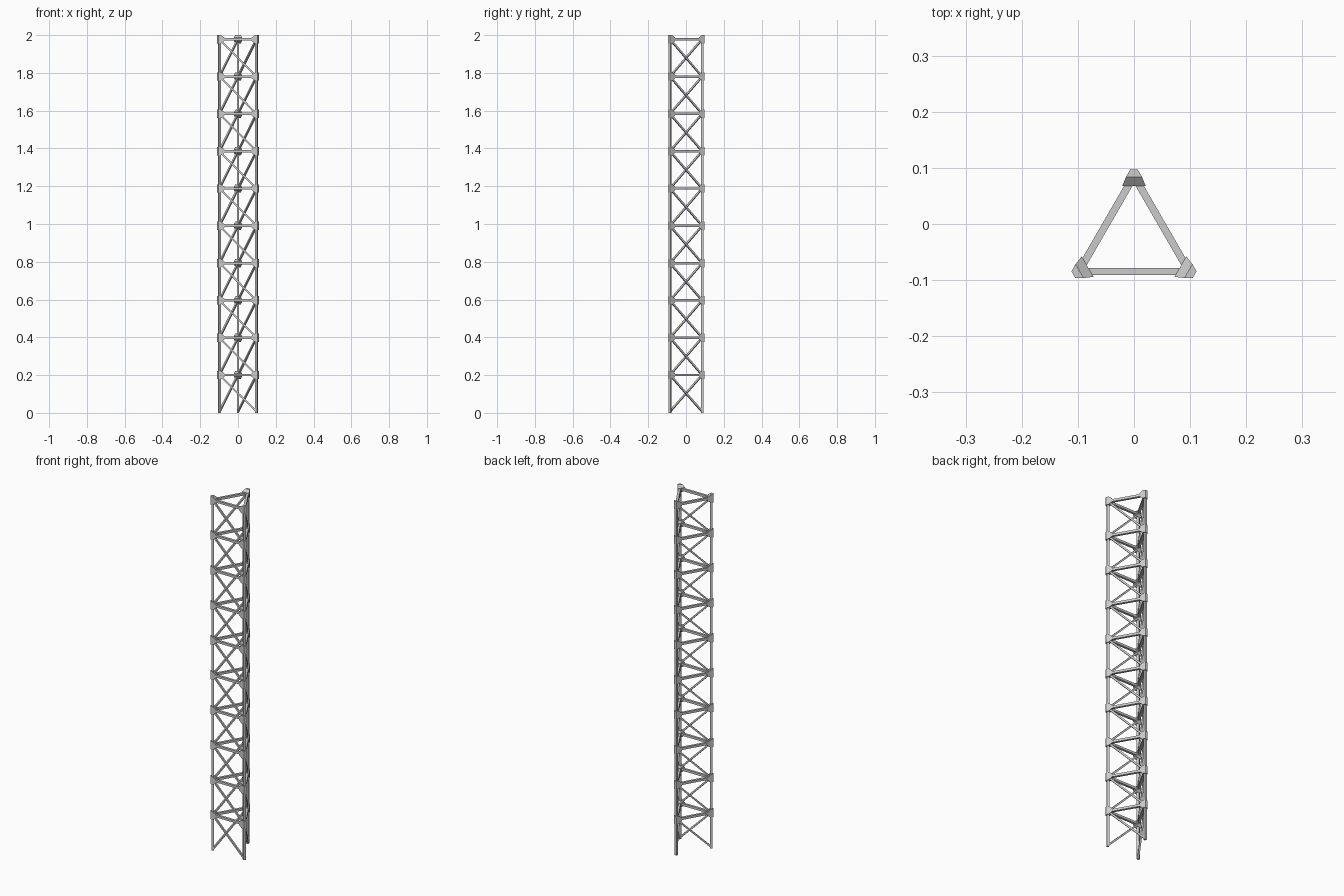
import bpy, bmesh, math
from mathutils import Vector, Matrix

if "Cube" in bpy.data.objects:
    bpy.data.objects.remove(bpy.data.objects["Cube"])

YC = -0.028          # plan centre of the triangle
R = 0.1135           # leg distance from that centre
Z0, STEP, BAYS = 0.2005, 0.1975, 10
TOP = Z0 + STEP * (BAYS - 1)
ANGLES = [math.radians(a) for a in (210, 90, 330)]   # left, back, right


def radial(a):
    return Vector((math.cos(a), math.sin(a), 0))


def corner(i, z, r=R):
    return Vector((0, YC, z)) + radial(ANGLES[i % 3]) * r


def finish(name, bm):
    bmesh.ops.recalc_face_normals(bm, faces=bm.faces)
    me = bpy.data.meshes.new(name)
    bm.to_mesh(me)
    bm.free()
    bpy.context.collection.objects.link(bpy.data.objects.new(name, me))


def bar(bm, a, b, w, side):
    """Square bar from a to b, one face turned towards side."""
    d = b - a
    z = d.normalized()
    x = (side - z * side.dot(z)).normalized()
    y = z.cross(x)
    m = Matrix((x * w, y * w, d)).transposed().to_4x4()
    bmesh.ops.create_cube(bm, size=1, matrix=Matrix.Translation((a + b) / 2) @ m)


# corner legs
bm = bmesh.new()
for i in range(3):
    bar(bm, corner(i, 0), corner(i, TOP + 0.015), 0.0125, radial(ANGLES[i]))
finish("legs", bm)

# horizontal rails at every level
bm = bmesh.new()
for n in range(BAYS):
    z = Z0 + STEP * n
    for i in range(3):
        bar(bm, corner(i, z), corner(i + 1, z), 0.013, Vector((0, 0, 1)))
finish("rails", bm)

# one thinner diagonal per face and bay, spiralling upwards
bm = bmesh.new()
for n in range(BAYS):
    low = 0.007 if n == 0 else Z0 + STEP * (n - 1)
    for i in range(3):
        a, b = corner(i, low), corner(i + 1, Z0 + STEP * n)
        out = (corner(i, 0) + corner(i + 1, 0)) / 2 - Vector((0, YC, 0))
        bar(bm, a, b, 0.0095, out)
finish("diagonals", bm)

# wedge shaped joint blocks: (radius, half width, half height)
SECTION = [(0.1247, 0.007, 0.0220), (0.112, 0.0143, 0.0220), (0.0957, 0.021, 0.009)]
bm = bmesh.new()
for n in range(BAYS):
    for i in range(3):
        rad = radial(ANGLES[i])
        tan = Vector((-rad.y, rad.x, 0))
        outline = SECTION + [(r, w, -h) for r, w, h in reversed(SECTION)]
        z = Z0 + STEP * n
        sides = [[bm.verts.new(corner(i, z + h, r) + tan * w * s) for r, w, h in outline]
                 for s in (-1, 1)]
        p, q = sides
        bm.faces.new(p)
        bm.faces.new(q)
        for k in range(6):
            j = (k + 1) % 6
            bm.faces.new((p[k], p[j], q[j], q[k]))
finish("joints", bm)
